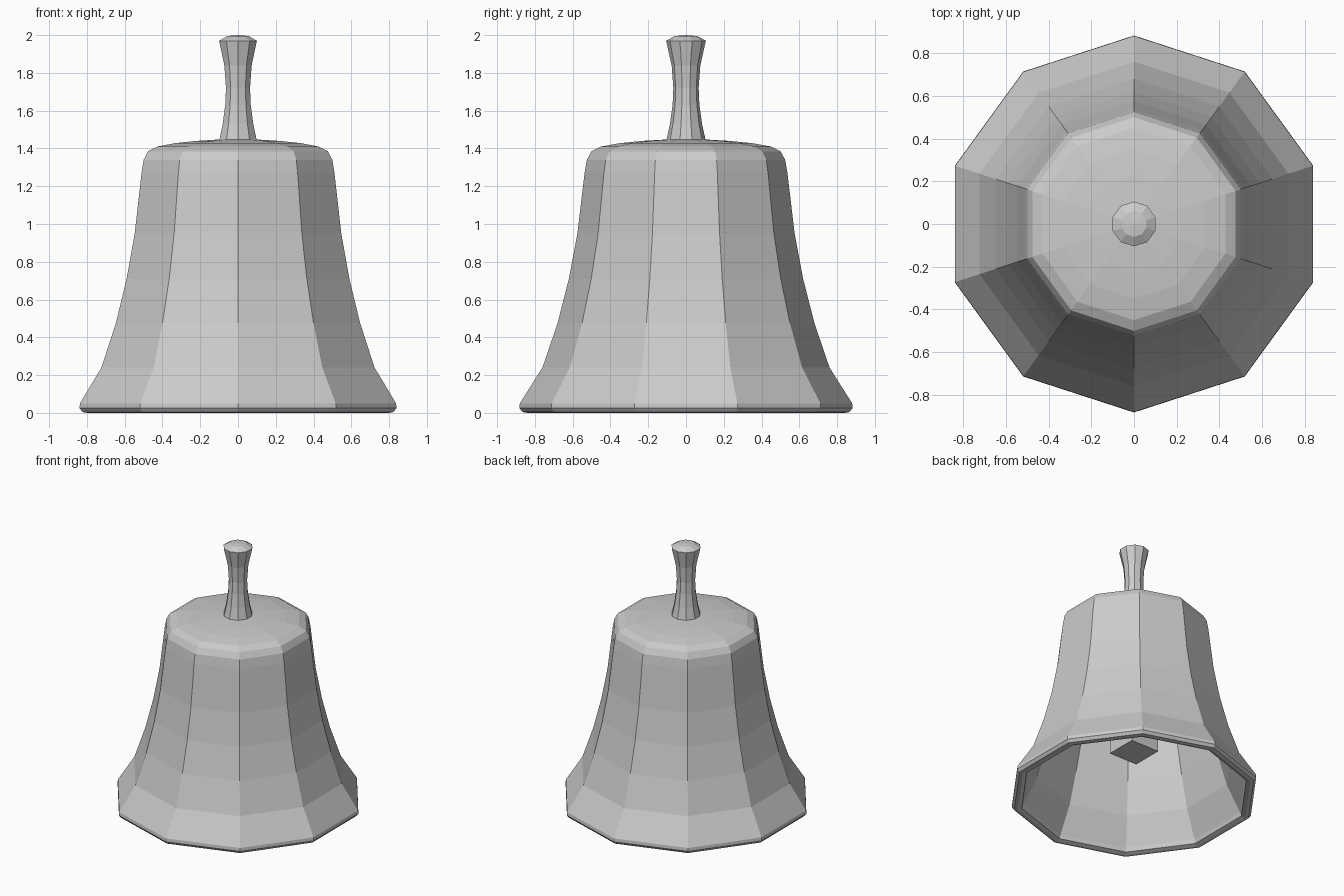
import bpy, bmesh
from math import cos, sin, pi

if "Cube" in bpy.data.objects:
    bpy.data.objects.remove(bpy.data.objects["Cube"])

SIDES = 10


def lathe(name, profile):
    """Spin (radius, z) points into a flat-faced ten-sided solid."""
    bm = bmesh.new()
    rings = []
    for r, z in profile:
        if r == 0:
            rings.append([bm.verts.new((0, 0, z))] * SIDES)
        else:
            rings.append([bm.verts.new((r * cos(pi / 2 + 2 * pi * i / SIDES),
                                        r * sin(pi / 2 + 2 * pi * i / SIDES), z))
                          for i in range(SIDES)])
    for a, b in zip(rings, rings[1:]):
        for i in range(SIDES):
            j = (i + 1) % SIDES
            bm.faces.new(list(dict.fromkeys((a[i], a[j], b[j], b[i]))))
    finish(name, bm)


def box(name, size, centre_z):
    bm = bmesh.new()
    bmesh.ops.create_cube(bm, size=1)
    bmesh.ops.scale(bm, vec=size, verts=bm.verts)
    bmesh.ops.translate(bm, vec=(0, 0, centre_z), verts=bm.verts)
    finish(name, bm)


def finish(name, bm):
    bmesh.ops.recalc_face_normals(bm, faces=bm.faces)
    mesh = bpy.data.meshes.new(name)
    bm.to_mesh(mesh)
    bm.free()
    bpy.context.collection.objects.link(bpy.data.objects.new(name, mesh))


# Hollow bell body: outside from crown to lip, then inside back to the crown
lathe("bell_body", [
    (0, 1.447), (0.11, 1.447), (0.23, 1.44), (0.35, 1.428), (0.45, 1.41),
    (0.50, 1.385), (0.525, 1.34), (0.537, 1.27), (0.575, 0.95), (0.62, 0.71),
    (0.68, 0.475), (0.76, 0.24), (0.88, 0.05), (0.882, 0.025), (0.865, 0.004),
    (0.84, 0), (0.81, 0.01), (0.80, 0.04), (0.70, 0.24), (0.63, 0.475),
    (0.57, 0.71), (0.525, 0.95), (0.487, 1.27), (0.46, 1.35), (0.40, 1.375),
    (0, 1.395)])

# Waisted handle with a shallow domed end
lathe("handle", [
    (0, 1.43), (0.105, 1.44), (0.085, 1.53), (0.071, 1.63), (0.067, 1.72),
    (0.076, 1.84), (0.105, 1.97), (0.06, 1.995), (0, 2.0)])

# Clapper hanging inside
box("clapper_rod", (0.06, 0.06, 0.85), 0.98)
box("clapper", (0.24, 0.24, 0.24), 0.47)
